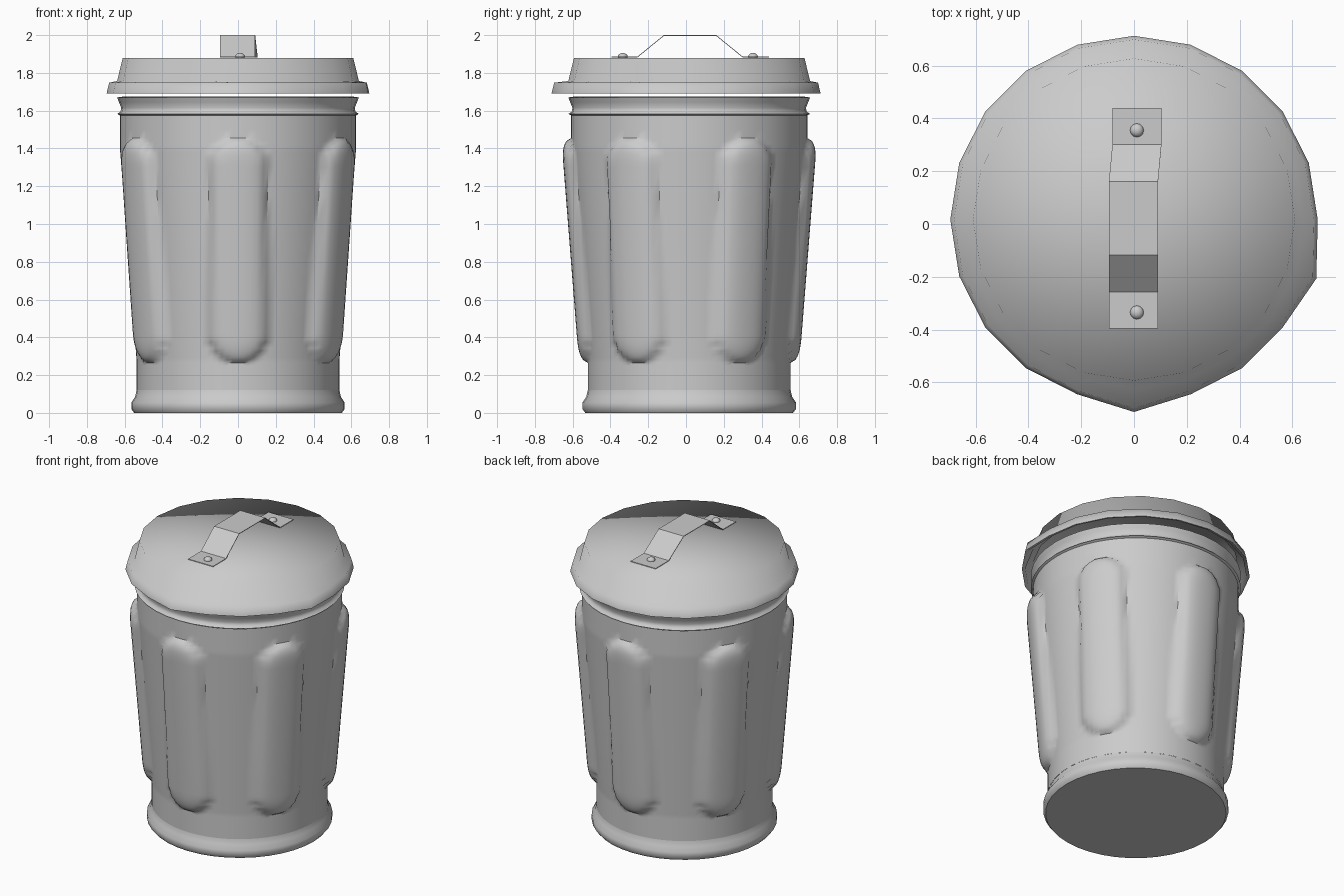
import bpy, bmesh, math
from mathutils import Vector

if "Cube" in bpy.data.objects:
    bpy.data.objects.remove(bpy.data.objects["Cube"], do_unlink=True)

CENTRE_Y = 0.017

steel = bpy.data.materials.new("grey_steel")
STEEL_COLOUR = (0.6, 0.6, 0.6, 1)
steel.diffuse_color = STEEL_COLOUR
steel.use_nodes = True
steel.node_tree.nodes["Principled BSDF"].inputs["Base Color"].default_value = STEEL_COLOUR


def finish(bm, name, smooth_angle=None):
    bmesh.ops.recalc_face_normals(bm, faces=bm.faces)
    mesh = bpy.data.meshes.new(name)
    bm.to_mesh(mesh)
    bm.free()
    obj = bpy.data.objects.new(name, mesh)
    bpy.context.collection.objects.link(obj)
    mesh.materials.append(steel)
    if smooth_angle:
        bpy.ops.object.select_all(action='DESELECT')
        obj.select_set(True)
        bpy.context.view_layer.objects.active = obj
        bpy.ops.object.shade_smooth_by_angle(angle=math.radians(smooth_angle))
    return obj


def lathe(name, profile, sides, smooth_angle, bump=None):
    """Spin (radius, z) points round the upright axis; radius 0 makes a tip."""
    bm = bmesh.new()
    rows = []
    for r, z in profile:
        if r == 0:
            rows.append([bm.verts.new((0, CENTRE_Y, z))] * sides)
            continue
        row = []
        for i in range(sides):
            a = math.tau * i / sides - math.pi / 2
            rr = r + (bump(a, r, z) if bump else 0)
            row.append(bm.verts.new((rr * math.cos(a), CENTRE_Y + rr * math.sin(a), z)))
        rows.append(row)
    for low, high in zip(rows, rows[1:]):
        for i in range(sides):
            j = (i + 1) % sides
            quad = dict.fromkeys((low[i], low[j], high[j], high[i]))
            bm.faces.new(list(quad))
    return finish(bm, name, smooth_angle)


# Can wall with six raised, round-ended ribs
RIB_LOW, RIB_HIGH, RIB_HALF, RIB_DEPTH = 0.42, 1.3, 0.155, 0.048


def rib(angle, r, z):
    step = math.tau / 6
    off = (angle + math.pi / 2 + step / 2) % step - step / 2
    end = max(RIB_LOW - z, 0, z - RIB_HIGH)
    d = math.hypot(off * r, end) / RIB_HALF
    return RIB_DEPTH * math.sqrt(max(0, 1 - d ** 3))


def wall(z):
    return 0.537 + 0.088 * min(1, max(0, (z - 0.28) / 1.12))


heights = [0.12, 0.2, 0.25]
heights += [0.265 + 0.0155 * i for i in range(11)]
heights += [0.6, 0.8, 1.0, 1.15]
heights += [1.3 + 0.0155 * i for i in range(11)]
heights += [1.5, 1.575]
lathe("can_wall", [(wall(z), z) for z in heights], 120, 40, rib)

# Base with a rolled foot
lathe("can_base", [(0, 0), (0.55, 0), (0.565, 0.02), (0.565, 0.055),
                   (0.545, 0.085), (0.537, 0.12)], 40, 50)

# Rolled mouth of the can, with a short inner wall
lathe("can_rim", [(0.625, 1.575), (0.64, 1.583), (0.622, 1.595), (0.618, 1.615),
                  (0.63, 1.645), (0.64, 1.67), (0.605, 1.675), (0.59, 1.4)], 40, 50)


# Lid, its lower flange slightly bent at the front and one side
def dent(angle, r, z):
    if z > 1.76 or r < 0.67:
        return 0
    if abs(angle + math.pi / 2) < 0.1:
        return 0.033
    return 0.03 if abs(angle + math.pi / 10) < 0.1 else 0


lathe("lid", [(0, 1.88), (0.61, 1.88), (0.64, 1.757), (0.682, 1.748), (0.696, 1.69),
              (0.675, 1.695), (0.665, 1.735), (0.625, 1.745), (0.6, 1.86), (0, 1.865)],
      20, 80, dent)

# Bent strap handle: path of (y, z, sideways shift)
path = [(-0.395, 1.884, -0.002), (-0.257, 1.884, -0.002), (-0.117, 1.998, -0.002),
        (0.16, 1.998, -0.002), (0.3, 1.884, 0.011), (0.44, 1.884, 0.011)]
bm = bmesh.new()
edges = [[bm.verts.new((shift + side * 0.093, y, z)) for side in (-1, 1)]
         for y, z, shift in path]
for a, b in zip(edges, edges[1:]):
    bm.faces.new((a[0], a[1], b[1], b[0]))
strap = finish(bm, "lid_handle")
thick = strap.modifiers.new("thickness", 'SOLIDIFY')
thick.thickness = 0.004
thick.offset = 0

# Domed rivets holding the handle
for name, y in (("front_rivet", -0.335), ("back_rivet", 0.355)):
    bm = bmesh.new()
    bmesh.ops.create_uvsphere(bm, u_segments=12, v_segments=8, radius=0.026)
    bmesh.ops.scale(bm, verts=bm.verts, vec=Vector((1, 1, 0.75)))
    bmesh.ops.translate(bm, verts=bm.verts, vec=Vector((0.011, y, 1.886)))
    finish(bm, name, 60)
